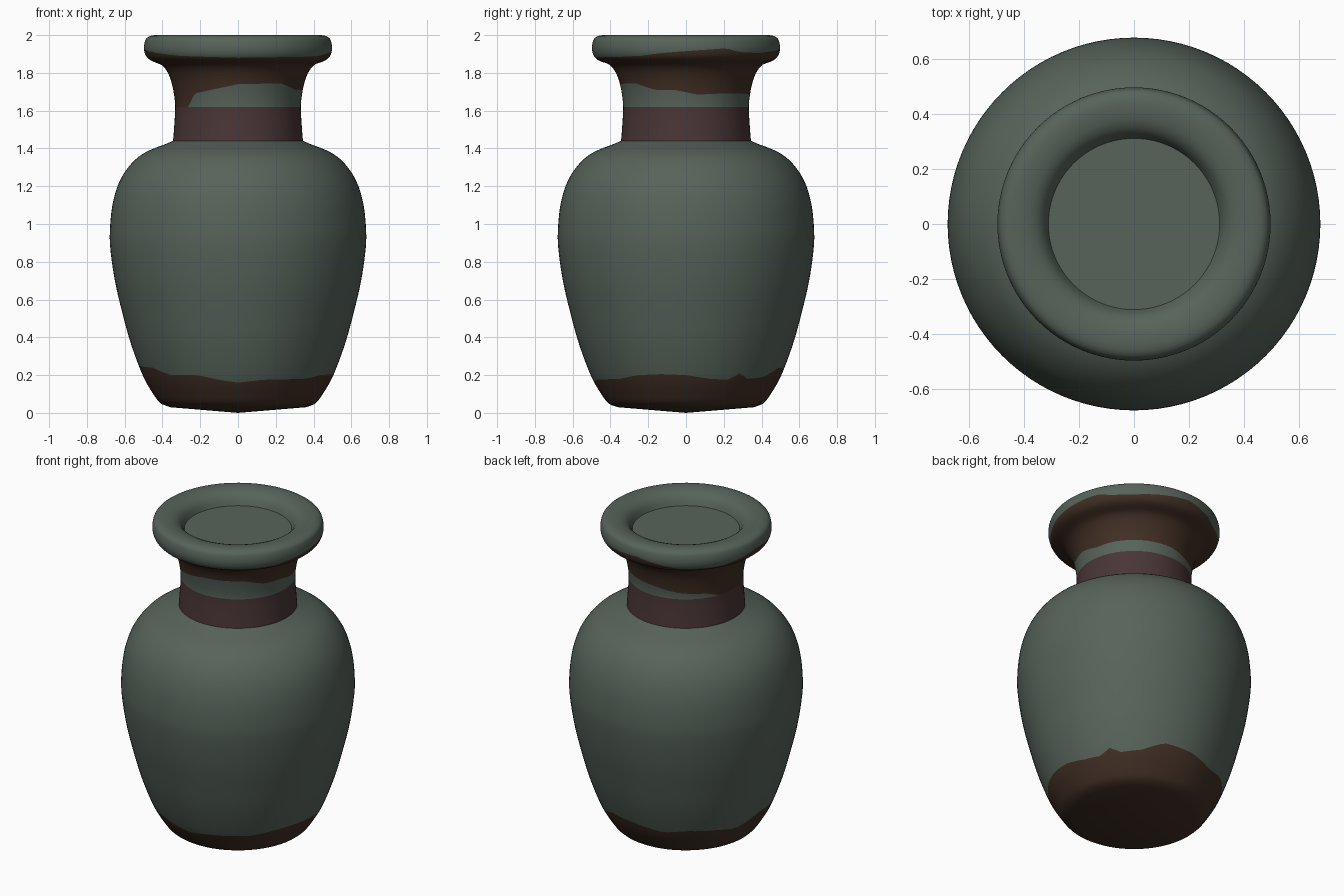
import bpy, bmesh, math
from mathutils import Vector

if "Cube" in bpy.data.objects:
    bpy.data.objects.remove(bpy.data.objects["Cube"])

SEG = 96

def material(name, rgb):
    m = bpy.data.materials.new(name)
    m.diffuse_color = (*rgb, 1)
    m.use_nodes = True
    m.node_tree.nodes["Principled BSDF"].inputs["Base Color"].default_value = m.diffuse_color
    return m

mats = [material("grey_green_glaze", (0.095, 0.125, 0.103)),
        material("bare_brown_clay", (0.052, 0.028, 0.018)),
        material("plum_band", (0.068, 0.036, 0.038))]
GREEN, BROWN, PLUM = range(3)

# Outer silhouette (radius, height), smoothed to a dense curve
keys = [(0.36, 0.03), (0.41, 0.05), (0.455, 0.11), (0.505, 0.2), (0.565, 0.36), (0.61, 0.52),
        (0.65, 0.69), (0.675, 0.86), (0.678, 0.97), (0.663, 1.11), (0.625, 1.23), (0.56, 1.325),
        (0.48, 1.385), (0.35, 1.435), (0.344, 1.44), (0.333, 1.6), (0.338, 1.68), (0.355, 1.76),
        (0.38, 1.815), (0.41, 1.846), (0.45, 1.86), (0.48, 1.88), (0.495, 1.91), (0.497, 1.945),
        (0.487, 1.98), (0.465, 1.996)]

def smooth_curve(pts, n=8):
    p = [Vector(a) for a in pts]
    p = [p[0]] + p + [p[-1]]
    out = []
    for a, b, c, d in zip(p, p[1:], p[2:], p[3:]):
        for i in range(n):
            t = i / n
            out.append(0.5 * (2 * b + (c - a) * t + (2 * a - 5 * b + 4 * c - d) * t * t
                              + (3 * b - a - 3 * c + d) * t ** 3))
    return out + [p[-1]]

curve = smooth_curve(keys)

def radius(z):
    for a, b in zip(curve, curve[1:]):
        if a.y <= z <= b.y and b.y > a.y:
            return a.x + (b.x - a.x) * (z - a.y) / (b.y - a.y)
    return curve[-1].x if z > 1 else curve[0].x

# Ragged glaze edges: (degrees from front towards +x, height)
low_edge = [(0, .16), (15, .175), (45, .18), (60, .2), (75, .205), (90, .2), (105, .18), (117, .175),
            (124, .21), (131, .18), (145, .19), (160, .24), (180, .23), (200, .2), (215, .22),
            (235, .21), (250, .19), (270, .25), (300, .24), (315, .2), (335, .2), (350, .172)]
neck_edge = [(0, 1.74), (40, 1.745), (62, 1.71), (80, 1.71), (100, 1.685), (120, 1.69), (150, 1.69),
             (180, 1.685), (210, 1.66), (235, 1.65), (250, 1.62), (308, 1.62), (317, 1.69), (340, 1.715)]
lip_edge = [(0, 1.88), (45, 1.885), (60, 1.89), (75, 1.905), (90, 1.915), (115, 1.93), (125, 1.91),
            (140, 1.905), (165, 1.92), (180, 1.93), (210, 1.885), (240, 1.885), (270, 1.93),
            (300, 1.905), (320, 1.89)]

def edge(table):
    table = table + [(360, table[0][1])]
    def f(deg):
        for (a, za), (b, zb) in zip(table, table[1:]):
            if a <= deg <= b:
                return za + (zb - za) * (deg - a) / (b - a)
    return f

def level(z):
    return lambda deg: z

# Bands stacked between edges: (lower, upper, rows, colour)
cuts = [level(0.03), edge(low_edge), level(1.44), level(1.62), edge(neck_edge), edge(lip_edge), level(1.996)]
rows = [12, 70, 6, 5, 26, 14]
colours = [BROWN, GREEN, PLUM, GREEN, BROWN, GREEN]

bm = bmesh.new()

def ring(rz):
    vs = []
    for i in range(SEG):
        deg = 360 * i / SEG
        r, z = rz(deg)
        a = math.radians(deg)
        vs.append(bm.verts.new((r * math.sin(a), -r * math.cos(a), z)))
    return vs

def bridge(a, b, col):
    for i in range(SEG):
        j = (i + 1) % SEG
        bm.faces.new((a[i], a[j], b[j], b[i])).material_index = col

def fan(r, z, col):
    c = bm.verts.new((0, 0, z))
    for i in range(SEG):
        bm.faces.new((c, r[i], r[(i + 1) % SEG])).material_index = col

# Outside wall
last = ring(lambda d: (radius(0.03), 0.03))
fan(last, 0.0, BROWN)
for lo, hi, n, col in zip(cuts, cuts[1:], rows, colours):
    for k in range(1, n + 1):
        def rz(d):
            z = lo(d) + (hi(d) - lo(d)) * k / n
            return radius(z), z
        new = ring(rz)
        bridge(last, new, col)
        last = new

# Rim top and shallow recessed mouth
for r, z in [(0.44, 2.0), (0.41, 1.999), (0.38, 1.993), (0.355, 1.983), (0.335, 1.966),
             (0.322, 1.945), (0.312, 1.92)]:
    new = ring(lambda d: (r, z))
    bridge(last, new, GREEN)
    last = new
fan(last, 1.92, GREEN)

bmesh.ops.remove_doubles(bm, verts=bm.verts, dist=0.0003)
bmesh.ops.recalc_face_normals(bm, faces=bm.faces)
me = bpy.data.meshes.new("vase")
bm.to_mesh(me)
bm.free()
for m in mats:
    me.materials.append(m)
vase = bpy.data.objects.new("vase", me)
bpy.context.collection.objects.link(vase)
bpy.context.view_layer.objects.active = vase
vase.select_set(True)
bpy.ops.object.shade_smooth_by_angle(angle=math.radians(35))
